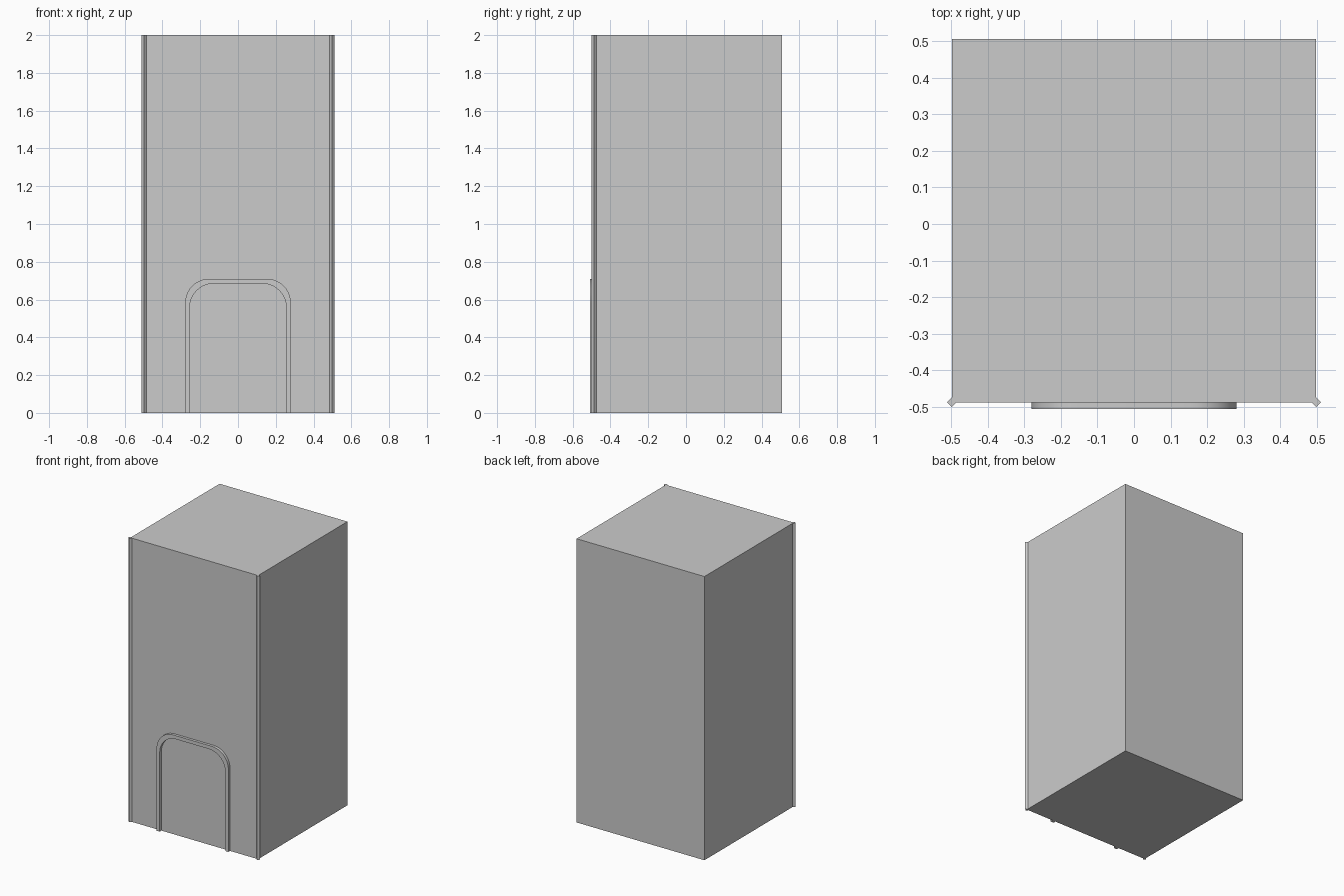
import bpy, bmesh, math

if "Cube" in bpy.data.objects:
    bpy.data.objects.remove(bpy.data.objects["Cube"])

FRONT, BACK, H = -0.488, 0.507, 2.0


def prism(name, pts, extrude):
    """Closed solid: polygon pts pushed along the extrude vector."""
    bm = bmesh.new()
    face = bm.faces.new([bm.verts.new(p) for p in pts])
    res = bmesh.ops.extrude_face_region(bm, geom=[face], use_keep_orig=True)
    verts = [g for g in res["geom"] if isinstance(g, bmesh.types.BMVert)]
    bmesh.ops.translate(bm, verts=verts, vec=extrude)
    bmesh.ops.recalc_face_normals(bm, faces=bm.faces)
    mesh = bpy.data.meshes.new(name)
    bm.to_mesh(mesh)
    bm.free()
    ob = bpy.data.objects.new(name, mesh)
    bpy.context.collection.objects.link(ob)
    return ob


def arch(half, top, r, steps=10):
    """Arch outline in x,z from lower left to lower right."""
    pts = [(-half, 0)]
    for cx, start in ((-half + r, 180), (half - r, 90)):
        for i in range(steps + 1):
            a = math.radians(start - 90 * i / steps)
            pts.append((cx + r * math.cos(a), top - r + r * math.sin(a)))
    return pts + [(half, 0)]


# Main block
X = 0.4986
prism("body", [(-X, FRONT, 0), (X, FRONT, 0), (X, BACK, 0), (-X, BACK, 0)], (0, 0, H))

# Diamond-section trim on the two front corners
R = 0.0133
for side, label in ((-1, "left"), (1, "right")):
    c = side * X
    prism("corner_trim_" + label,
          [(c - R, FRONT, 0), (c, FRONT - R, 0), (c + R, FRONT, 0), (c, FRONT + R, 0)],
          (0, 0, H))

# Raised rounded arch frame around the doorway
outline = arch(0.28, 0.71, 0.128) + arch(0.256, 0.685, 0.128)[::-1]
frame = prism("door_frame", [(x, -0.507, z) for x, z in outline], (0, 0.024, 0))
bpy.context.view_layer.objects.active = frame
frame.select_set(True)
bpy.ops.object.shade_smooth_by_angle(angle=math.radians(30))
